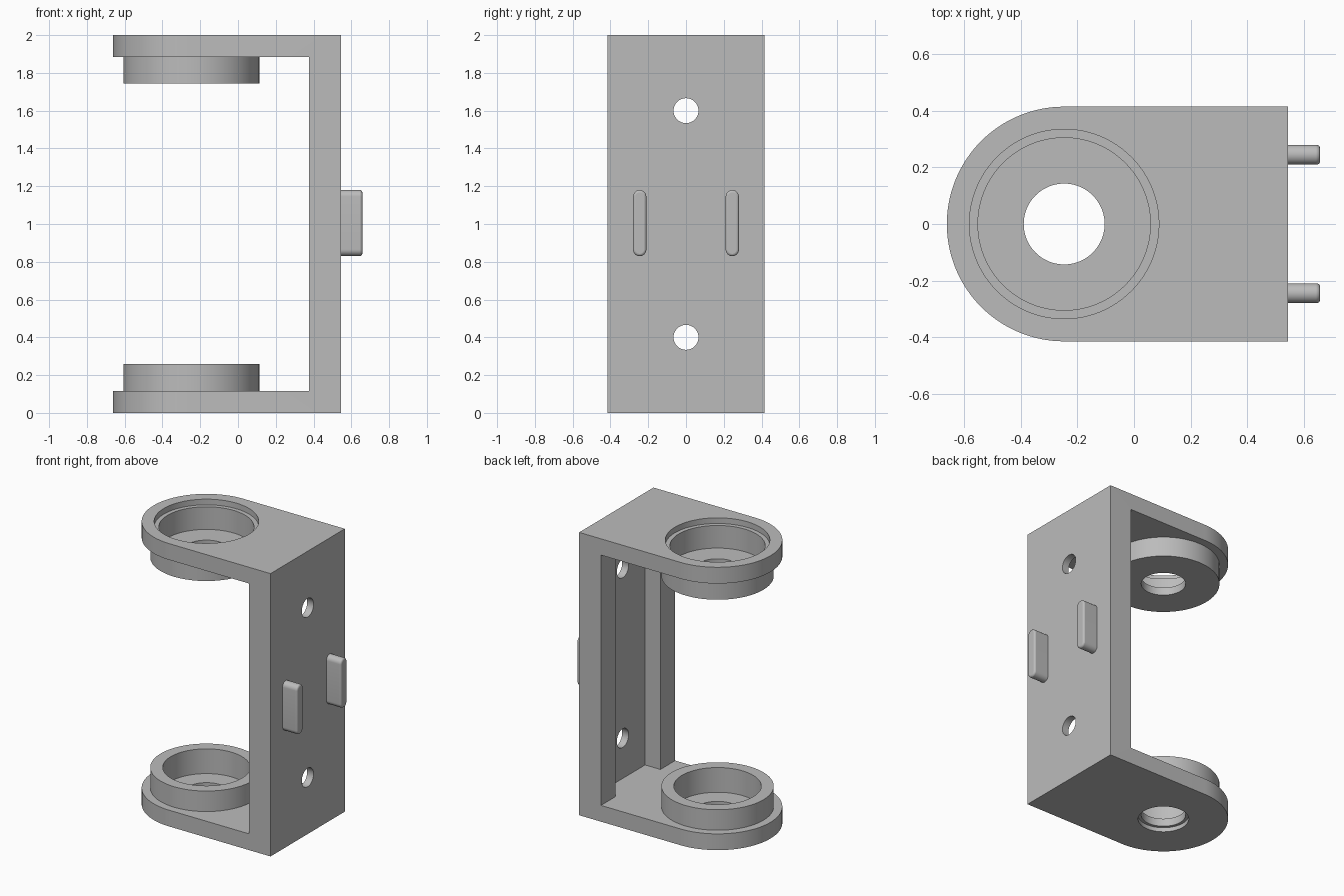
import bpy, bmesh, math
from mathutils import Matrix

cube = bpy.data.objects.get("Cube")
if cube:
    bpy.data.objects.remove(cube, do_unlink=True)

grey = bpy.data.materials.new("Plain grey")
grey.use_nodes = True
colour = (0.5, 0.5, 0.5, 1)
grey.diffuse_color = colour
grey.node_tree.nodes["Principled BSDF"].inputs["Base Color"].default_value = colour

AXIS_X = -0.247      # centre of the cups
HALF = 0.415         # half depth, also the radius of the rounded end
BACK = 0.545         # outer face of the wall
INNER = 0.375        # inner face of the wall
PLATE = 0.115        # plate thickness


def finish(name, bm):
    bmesh.ops.recalc_face_normals(bm, faces=bm.faces)
    mesh = bpy.data.meshes.new(name)
    bm.to_mesh(mesh)
    bm.free()
    mesh.materials.append(grey)
    obj = bpy.data.objects.new(name, mesh)
    bpy.context.collection.objects.link(obj)
    return obj


def prism(name, outline, z0, z1):
    """Extrude a plan outline from z0 to z1."""
    bm = bmesh.new()
    face = bm.faces.new([bm.verts.new((x, y, z0)) for x, y in outline])
    top = bmesh.ops.extrude_face_region(bm, geom=[face])["geom"]
    bmesh.ops.translate(bm, vec=(0, 0, z1 - z0),
                        verts=[v for v in top if isinstance(v, bmesh.types.BMVert)])
    return finish(name, bm)


def arc(cx, cy, r, start, end, n):
    return [(cx + r * math.cos(math.radians(start + (end - start) * i / n)),
             cy + r * math.sin(math.radians(start + (end - start) * i / n)))
            for i in range(n + 1)]


def disc(name, r, z0, z1):
    return prism(name, arc(AXIS_X, 0, r, 0, 360, 96)[:-1], z0, z1)


def box(name, x0, x1, y, z0, z1):
    return prism(name, [(x0, -y), (x1, -y), (x1, y), (x0, y)], z0, z1)


def combine(target, tool, operation):
    mod = target.modifiers.new(operation, "BOOLEAN")
    mod.operation, mod.solver, mod.object = operation, "EXACT", tool
    bpy.context.view_layer.objects.active = target
    bpy.ops.object.modifier_apply(modifier=mod.name)
    bpy.data.objects.remove(tool, do_unlink=True)


def smooth(obj):
    bpy.ops.object.select_all(action="DESELECT")
    obj.select_set(True)
    bpy.context.view_layer.objects.active = obj
    bpy.ops.object.shade_smooth_by_angle(angle=math.radians(30))


# C-shaped bracket with a rounded end
bracket = prism("bracket", [(BACK, -HALF), (BACK, HALF)]
                + arc(AXIS_X, 0, HALF, 90, 270, 64), 0, 2)
combine(bracket, box("gap_cutter", -1, INNER, 1, PLATE, 2 - PLATE), "DIFFERENCE")
# Channel along the inside of the wall
combine(bracket, box("channel_cutter", INNER - 0.1, INNER + 0.12, 0.25,
                     PLATE, 2 - PLATE), "DIFFERENCE")

# Cups carried by both plates
for z0, z1 in ((0.05, 0.26), (1.745, 1.95)):
    combine(bracket, disc("cup", 0.36, z0, z1), "UNION")

# Pockets, lip, bores and counterbore: radius, bottom, top
for r, z0, z1 in ((0.28, 0.085, 0.4), (0.305, 1.8, 2.1), (0.335, 1.96, 2.1),
                  (0.143, -0.1, 2.1), (0.163, -0.1, 0.03)):
    combine(bracket, disc("round_cutter", r, z0, z1), "DIFFERENCE")

# Screw holes through the wall
for z in (0.4, 1.6):
    bm = bmesh.new()
    bmesh.ops.create_cone(bm, cap_ends=True, segments=48, radius1=0.066, radius2=0.066,
                          depth=0.6, matrix=Matrix.Translation((BACK, 0, z))
                          @ Matrix.Rotation(math.pi / 2, 4, "Y"))
    combine(bracket, finish("hole_cutter", bm), "DIFFERENCE")
smooth(bracket)

# Two upright rounded pegs on the outer face
R, LOW, HIGH = 0.035, 0.83, 1.18
for side, y in (("left", 0.245), ("right", -0.245)):
    outline = arc(-HIGH + R, 0, R, 90, 270, 16) + arc(-LOW - R, 0, R, -90, 90, 16)
    peg = prism(side + "_peg", outline, BACK - 0.02, 0.658)
    peg.data.transform(Matrix.Translation((0, y, 0)) @ Matrix.Rotation(math.pi / 2, 4, "Y"))
    bevel = peg.modifiers.new("Soft rim", "BEVEL")
    bevel.width, bevel.segments = 0.012, 3
    bevel.limit_method, bevel.angle_limit = "ANGLE", math.radians(60)
    smooth(peg)
